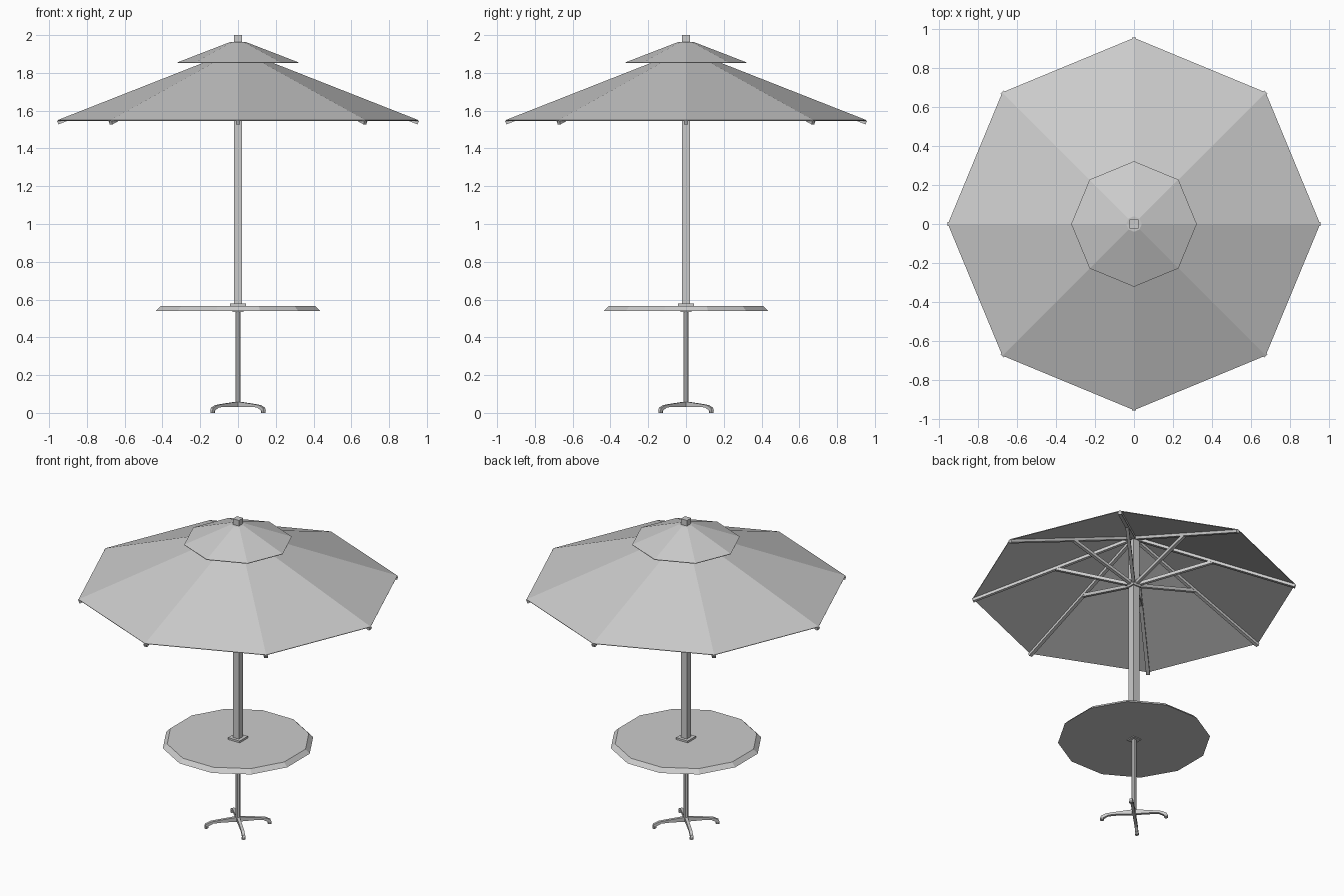
import bpy, bmesh
from math import pi, cos, sin
from mathutils import Vector, Matrix

cube = bpy.data.objects.get("Cube")
if cube:
    bpy.data.objects.remove(cube, do_unlink=True)

grey = bpy.data.materials.new("light_grey")
grey.use_nodes = True
grey.diffuse_color = (0.6, 0.6, 0.6, 1)
grey.node_tree.nodes["Principled BSDF"].inputs["Base Color"].default_value = (0.6, 0.6, 0.6, 1)


def finish(name, bm):
    bmesh.ops.recalc_face_normals(bm, faces=bm.faces)
    mesh = bpy.data.meshes.new(name)
    bm.to_mesh(mesh)
    bm.free()
    mesh.materials.append(grey)
    obj = bpy.data.objects.new(name, mesh)
    bpy.context.collection.objects.link(obj)
    return obj


def turned(name, profile, sides, offset=0.0, cap_low=True, cap_high=True):
    """Faceted solid from (radius, z) rings."""
    bm = bmesh.new()
    rings = []
    for r, z in profile:
        angles = [offset + 2 * pi * i / sides for i in range(sides)]
        rings.append([bm.verts.new((r * cos(a), r * sin(a), z)) for a in angles])
    for low, high in zip(rings, rings[1:]):
        for i in range(sides):
            j = (i + 1) % sides
            bm.faces.new((low[i], low[j], high[j], high[i]))
    if cap_low:
        bm.faces.new(rings[0][::-1])
    if cap_high:
        bm.faces.new(rings[-1])
    return finish(name, bm)


def block(name, half, z0, z1):
    """Upright square bar around the centre line."""
    bm = bmesh.new()
    size = Matrix.Diagonal((2 * half, 2 * half, z1 - z0, 1))
    bmesh.ops.create_cube(bm, size=1, matrix=Matrix.Translation((0, 0, (z0 + z1) / 2)) @ size)
    return finish(name, bm)


def radial(name, outline, width, angle):
    """Plate with an (r, z) outline, standing along one radial direction."""
    bm = bmesh.new()
    sides = [[bm.verts.new((r, y, z)) for r, z in outline] for y in (-width / 2, width / 2)]
    bm.faces.new(sides[0])
    bm.faces.new(sides[1][::-1])
    n = len(outline)
    for i in range(n):
        j = (i + 1) % n
        bm.faces.new((sides[0][i], sides[1][i], sides[1][j], sides[0][j]))
    bmesh.ops.rotate(bm, verts=bm.verts, matrix=Matrix.Rotation(angle, 3, 'Z'))
    return finish(name, bm)


def bar(start, end, depth):
    """Outline of a straight bar hanging below the line start-end."""
    a, b = Vector(start), Vector(end)
    d = (b - a).normalized()
    down = Vector((d.y, -d.x)) * depth
    return [a, b, b + down, a + down]


# Canopy and vent cap
canopy = turned("canopy", [(0.955, 1.55), (0.03, 1.914)], 8, 0, False, False)
cap = turned("vent_cap", [(0.322, 1.855), (0.04, 1.964)], 8, 0, False, True)
for shell in (canopy, cap):
    thick = shell.modifiers.new("thickness", 'SOLIDIFY')
    thick.thickness = 0.004
    thick.offset = -1

# Ribs and struts under the canopy
for i in range(8):
    a = i * pi / 4
    radial(f"rib_{i + 1}", bar((0.01, 1.916), (0.957, 1.544), 0.018), 0.022, a)
    radial(f"strut_{i + 1}", bar((0.015, 1.605), (0.46, 1.735), 0.02), 0.02, a)

# Poles, collar and table
block("upper_pole", 0.022, 0.55, 2.0)
block("strut_collar", 0.03, 1.575, 1.61)
turned("lower_pole", [(0.0145, 0.03), (0.0145, 0.55)], 8, pi / 8)
turned("table_top", [(0.45, 0.54), (0.424, 0.566)], 12, pi / 12)
block("upper_flange", 0.042, 0.56, 0.578)
block("lower_flange", 0.03, 0.535, 0.545)

# Four curved feet with pads
foot = [(0, 0.03), (0.1, 0.032), (0.15, 0.029), (0.182, 0.012), (0.2, 0.012),
        (0.194, 0.027), (0.165, 0.041), (0.12, 0.047), (0.03, 0.057), (0, 0.06)]
for i in range(4):
    a = pi / 4 + i * pi / 2
    radial(f"foot_{i + 1}", foot, 0.018, a)
    pad = turned(f"foot_pad_{i + 1}", [(0.012, 0), (0.012, 0.013)], 8)
    pad.location = (0.19 * cos(a), 0.19 * sin(a), 0)
